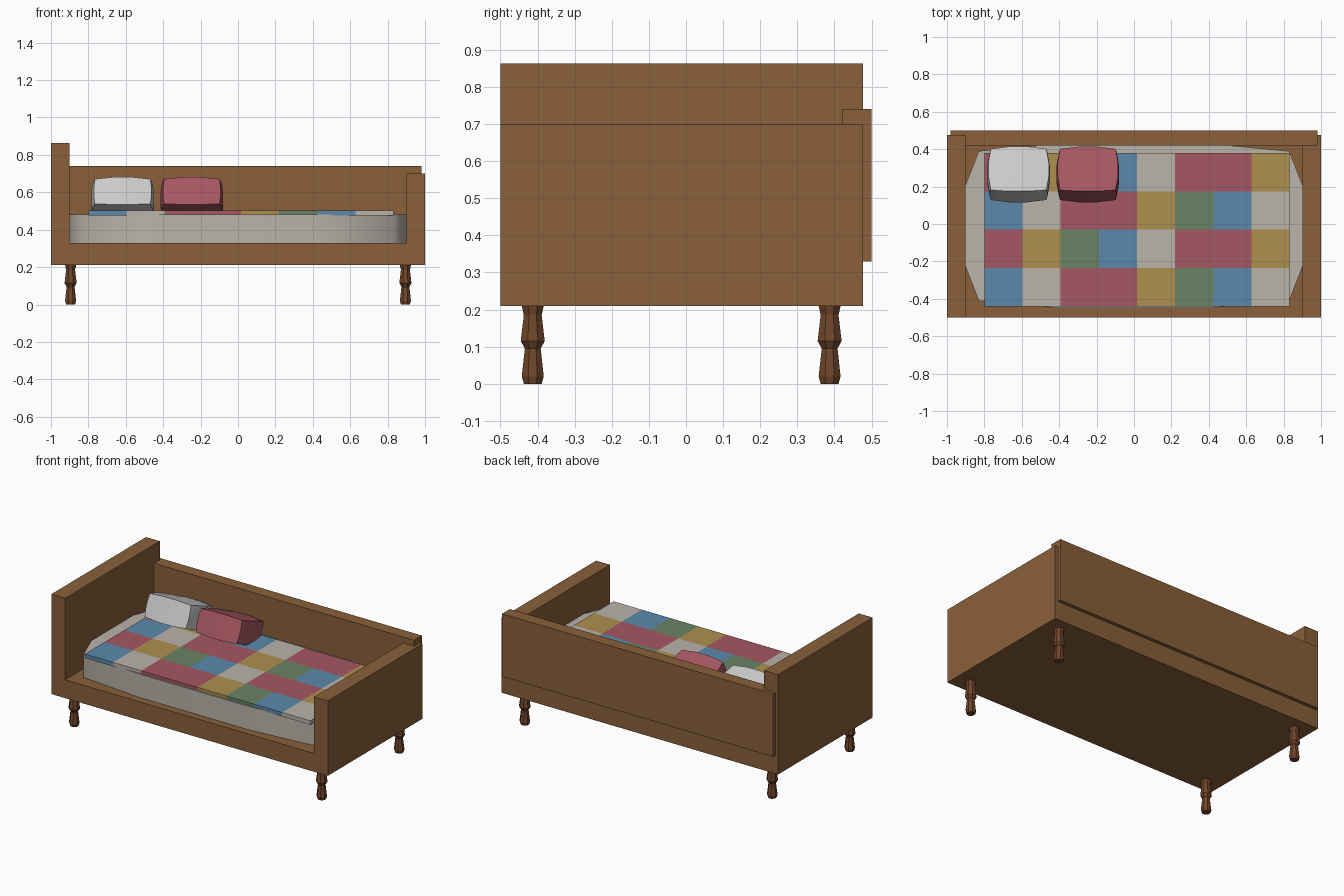
import bpy, bmesh
from math import radians, pi, cos, sin
from mathutils import Matrix

if "Cube" in bpy.data.objects:
    bpy.data.objects.remove(bpy.data.objects["Cube"])


def material(name, r, g, b):
    m = bpy.data.materials.new(name)
    m.diffuse_color = tuple((c / 255) ** 2.2 for c in (r, g, b)) + (1,)
    m.use_nodes = True
    m.node_tree.nodes["Principled BSDF"].inputs["Base Color"].default_value = m.diffuse_color
    return m


wood = material("wood", 136, 96, 60)
dark_wood = material("dark wood", 112, 72, 46)
cream = material("cream", 184, 178, 168)
white = material("white", 205, 205, 205)
red = material("red", 165, 88, 98)
blue = material("blue", 92, 135, 170)
green = material("green", 105, 130, 102)
yellow = material("yellow", 172, 142, 80)


def finish(bm, name, mats, smooth=None):
    bmesh.ops.recalc_face_normals(bm, faces=bm.faces)
    mesh = bpy.data.meshes.new(name)
    bm.to_mesh(mesh)
    bm.free()
    for m in mats:
        mesh.materials.append(m)
    ob = bpy.data.objects.new(name, mesh)
    bpy.context.collection.objects.link(ob)
    if smooth:
        bpy.ops.object.select_all(action='DESELECT')
        ob.select_set(True)
        bpy.context.view_layer.objects.active = ob
        bpy.ops.object.shade_smooth_by_angle(angle=radians(smooth))
    return ob


def box(name, lo, hi, mat):
    bm = bmesh.new()
    bmesh.ops.create_cube(bm, size=1)
    for v in bm.verts:
        v.co = [a + (c + 0.5) * (b - a) for a, b, c in zip(lo, hi, v.co)]
    return finish(bm, name, [mat])


# Wooden frame
box("headboard", (-1, -0.5, 0.21), (-0.9, 0.477, 0.863), wood)
box("footboard", (0.9, -0.5, 0.21), (1, 0.477, 0.70), wood)
box("bed_base", (-0.9, -0.5, 0.21), (0.9, 0.477, 0.33), wood)
box("back_panel", (-0.98, 0.42, 0.33), (0.98, 0.5, 0.74), wood)


# Turned legs: (radius, height) rings
def leg(name, x, y, sides=8):
    profile = [(0.026, 0), (0.032, 0.02), (0.023, 0.095),
               (0.035, 0.115), (0.026, 0.185), (0.032, 0.21)]
    bm = bmesh.new()
    rings = [[bm.verts.new((x + r * cos(2 * pi * (i + 0.5) / sides),
                            y + r * sin(2 * pi * (i + 0.5) / sides), z))
              for i in range(sides)] for r, z in profile]
    for a, b in zip(rings, rings[1:]):
        for i in range(sides):
            j = (i + 1) % sides
            bm.faces.new((a[i], a[j], b[j], b[i]))
    bm.faces.new(rings[0])
    bm.faces.new(rings[-1])
    finish(bm, name, [dark_wood])


for side, x in (("head", -0.895), ("foot", 0.895)):
    leg(f"front_{side}_leg", x, -0.413)
    leg(f"back_{side}_leg", x, 0.387)

# Mattress: outline with softened corners, extruded up
quarter = [(0.9, 0.22), (0.83, 0.40), (0.4, 0.44)]
half = quarter + [(-x, y) for x, y in reversed(quarter)]
outline = half + [(-x, -y) for x, y in half]
bm = bmesh.new()
base = bm.faces.new([bm.verts.new((x, y - 0.01, 0.33)) for x, y in outline])
top = bmesh.ops.extrude_face_region(bm, geom=[base], use_keep_orig=True)
for v in top["geom"]:
    if isinstance(v, bmesh.types.BMVert):
        v.co.z = 0.482
finish(bm, "mattress", [cream], 75)

# Patchwork quilt: 8 x 4 patches, colours repeating row by row
X0, X1, Y0, Y1 = -0.80, 0.832, -0.44, 0.38
patches = [cream, red, yellow, green, blue]
rows = [[4, 0, 1, 1, 2, 3, 4, 0], [1, 2, 3, 4, 0, 1, 1, 2]]
bm = bmesh.new()
grid = [[bm.verts.new((X0 + (X1 - X0) * i / 8, Y0 + (Y1 - Y0) * j / 4, 0.502))
         for i in range(9)] for j in range(5)]
for j in range(4):
    for i in range(8):
        f = bm.faces.new((grid[j][i], grid[j][i + 1],
                          grid[j + 1][i + 1], grid[j + 1][i]))
        f.material_index = rows[j % 2][i]
quilt = finish(bm, "quilt", patches)
if quilt.data.polygons[0].normal.z < 0:
    quilt.data.flip_normals()
solid = quilt.modifiers.new("thickness", 'SOLIDIFY')
solid.thickness = 0.026
solid.offset = -1


# Plump pillows, tipped back into the quilt
def pillow(name, x, mat):
    bm = bmesh.new()
    bmesh.ops.create_cube(bm, size=2)
    bmesh.ops.subdivide_edges(bm, edges=bm.edges[:], cuts=2, use_grid_fill=True)
    for v in bm.verts:
        a, b, c = v.co
        v.co = (0.17 * a * (1 - 0.09 * b * b) * (1 - 0.04 * c * c),
                0.13 * b * (1 - 0.09 * a * a),
                0.083 * c * (1 - 0.10 * a * a) * (1 - 0.04 * b * b))
    bm.transform(Matrix.Translation((x, 0.265, 0.56))
                 @ Matrix.Rotation(radians(-22), 4, 'X'))
    finish(bm, name, [mat], 60)


pillow("white_pillow", -0.617, white)
pillow("red_pillow", -0.247, red)
